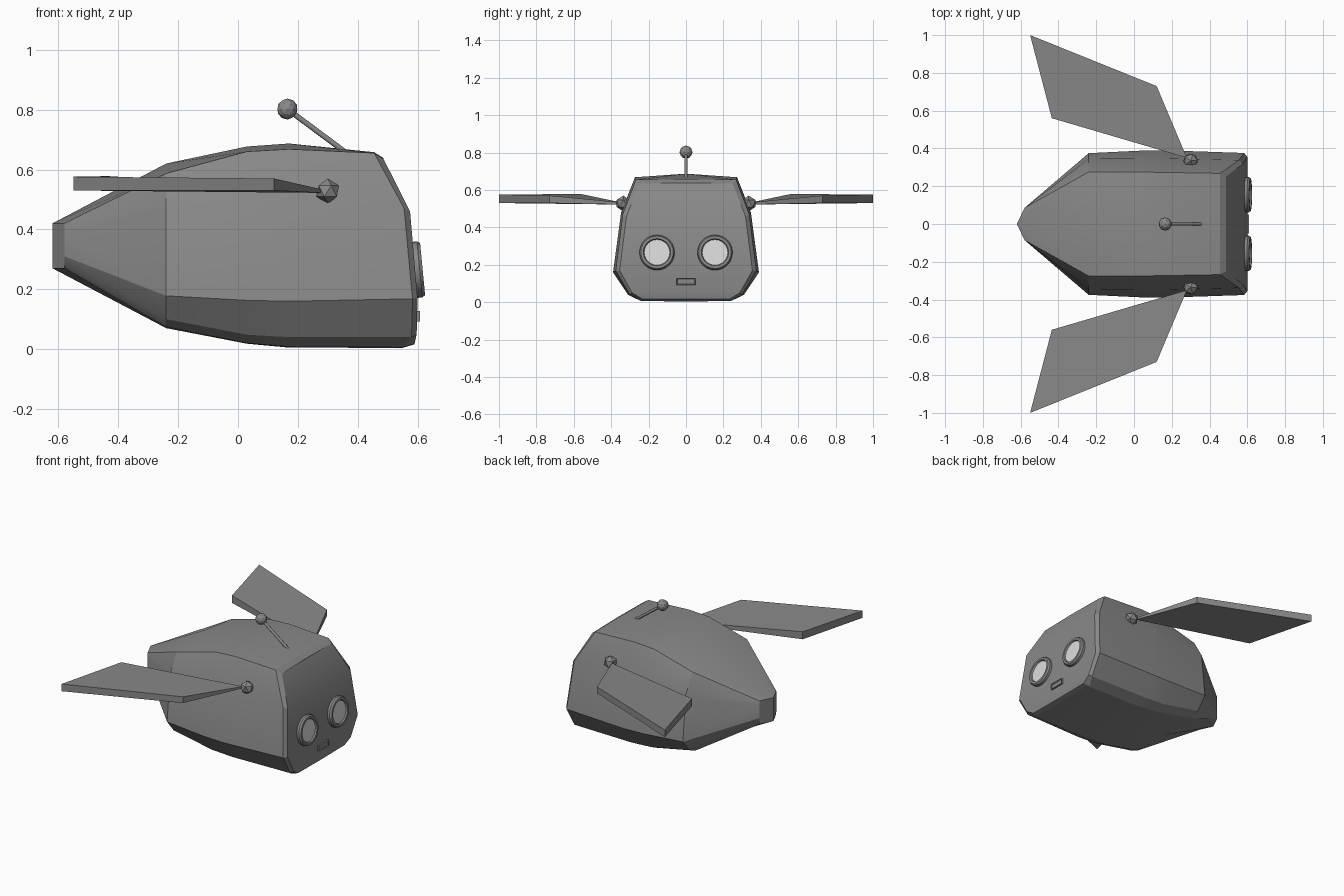
import bpy, bmesh, math
from mathutils import Vector, Matrix

if "Cube" in bpy.data.objects:
    bpy.data.objects.remove(bpy.data.objects["Cube"])


def material(name, v):
    m = bpy.data.materials.new(name)
    m.diffuse_color = (v, v, v, 1)
    m.use_nodes = True
    m.node_tree.nodes["Principled BSDF"].inputs["Base Color"].default_value = m.diffuse_color
    return m


GREY = material("shell grey", 0.25)
LIGHT = material("lens light grey", 0.72)


def finish(name, bm, mat, smooth=None):
    bmesh.ops.recalc_face_normals(bm, faces=bm.faces)
    me = bpy.data.meshes.new(name)
    bm.to_mesh(me)
    bm.free()
    me.materials.append(mat)
    ob = bpy.data.objects.new(name, me)
    bpy.context.collection.objects.link(ob)
    if smooth:
        bpy.ops.object.select_all(action='DESELECT')
        ob.select_set(True)
        bpy.context.view_layer.objects.active = ob
        bpy.ops.object.shade_smooth_by_angle(angle=math.radians(smooth))
    return ob


# Body: half rings from top centre round to bottom centre, each (x, y, z)
def ring(x, pts):
    return [(x, y, z) for y, z in pts]


rings = [
    [(-.62, 0, .42), (-.58, .085, .42), (-.58, .085, .385), (-.58, .085, .31),
     (-.58, .085, .285), (-.58, .083, .27), (-.62, 0, .27)],
    ring(-.24, [(0, .62), (.275, .587), (.345, .47), (.375, .178), (.31, .1), (.25, .074), (0, .07)]),
    ring(.03, [(0, .677), (.275, .66), (.347, .48), (.388, .163), (.31, .048), (.25, .02), (0, .018)]),
    ring(.17, [(0, .687), (.273, .668), (.347, .48), (.39, .16), (.31, .04), (.245, .008), (0, .005)]),
    [(.455, 0, .658), (.455, .268, .655), (.555, .338, .47), (.583, .376, .168),
     (.58, .3, .04), (.55, .24, .006), (.55, 0, .004)],
    [(.487, 0, .638), (.487, .25, .634), (.575, .318, .46), (.6, .355, .17),
     (.597, .288, .05), (.59, .235, .018), (.59, 0, .016)],
]
bm = bmesh.new()
loops = []
for r in rings:
    half = [bm.verts.new(p) for p in r]
    other = [bm.verts.new((x, -y, z)) for x, y, z in r[1:-1]]
    loops.append((half, [half[0]] + other + [half[-1]]))
for a, b in zip(loops, loops[1:]):
    for s in (0, 1):
        for i in range(6):
            bm.faces.new((a[s][i], a[s][i + 1], b[s][i + 1], b[s][i]))
# Face plate strips
l, r = loops[-1]
bm.faces.new((l[0], l[1], r[1]))
for i in range(1, 5):
    bm.faces.new((l[i], l[i + 1], r[i + 1], r[i]))
bm.faces.new((l[5], l[6], r[5]))
# Wedge-shaped tail end
for s in loops[0]:
    bm.faces.new(s)
finish("body", bm, GREY, 22)

# Wings and their shoulder joints
for s, side in ((1, "left"), (-1, "right")):
    bm = bmesh.new()
    outline = [(.28, .35, .522, .534), (.12, .73, .53, .57),
               (-.55, 1.0, .53, .576), (-.435, .56, .53, .578)]
    low = [bm.verts.new((x, s * y, a)) for x, y, a, b in outline]
    top = [bm.verts.new((x, s * y, b)) for x, y, a, b in outline]
    bm.faces.new(low)
    bm.faces.new(top)
    for i in range(4):
        j = (i + 1) % 4
        bm.faces.new((low[i], low[j], top[j], top[i]))
    finish(side + "_wing", bm, GREY)

    bm = bmesh.new()
    bmesh.ops.create_icosphere(bm, subdivisions=1, radius=.042,
                               matrix=Matrix.Translation((.3, s * .335, .528)))
    finish(side + "_wing_joint", bm, GREY)

# Antenna rod and ball
tip, base = Vector((.165, 0, .802)), Vector((.36, 0, .657))
d = tip - base
bm = bmesh.new()
bmesh.ops.create_cone(bm, cap_ends=True, segments=8, radius1=.009, radius2=.009, depth=d.length,
                      matrix=Matrix.Translation((tip + base) / 2) @ d.to_track_quat('Z', 'Y').to_matrix().to_4x4())
finish("antenna_rod", bm, GREY, 50)
bm = bmesh.new()
bmesh.ops.create_icosphere(bm, subdivisions=2, radius=.035, matrix=Matrix.Translation(tip))
finish("antenna_ball", bm, GREY)

# Eyes: lathed rim with a recessed light lens, tilted with the face
N = 24
profile = [(.094, -.03), (.094, .012), (.087, .022), (.073, .022), (.068, .012)]
for s, side in ((1, "left"), (-1, "right")):
    place = Matrix.Translation((.595, s * .155, .265)) @ Matrix.Rotation(math.radians(84.5), 4, 'Y')
    bm = bmesh.new()
    rows = [[bm.verts.new(place @ Vector((rad * math.cos(t), rad * math.sin(t), h)))
             for t in (2 * math.pi * k / N for k in range(N))] for rad, h in profile]
    for a, b in zip(rows, rows[1:]):
        for k in range(N):
            j = (k + 1) % N
            bm.faces.new((a[k], a[j], b[j], b[k]))
    finish(side + "_eye_rim", bm, GREY, 25)

    bm = bmesh.new()
    bmesh.ops.create_cone(bm, cap_ends=True, segments=N, radius1=.069, radius2=.069, depth=.008,
                          matrix=place @ Matrix.Translation((0, 0, .009)))
    finish(side + "_eye_lens", bm, LIGHT)

# Mouth: small slot with a raised frame
bm = bmesh.new()
bmesh.ops.create_cube(bm, size=1, matrix=Matrix.Translation((.599, 0, .11)) @ Matrix.Diagonal((.02, .1, .034, 1)))
front = max(bm.faces, key=lambda f: f.calc_center_median().x)
bmesh.ops.inset_region(bm, faces=[front], thickness=.006, depth=-.005)
finish("mouth", bm, GREY)
